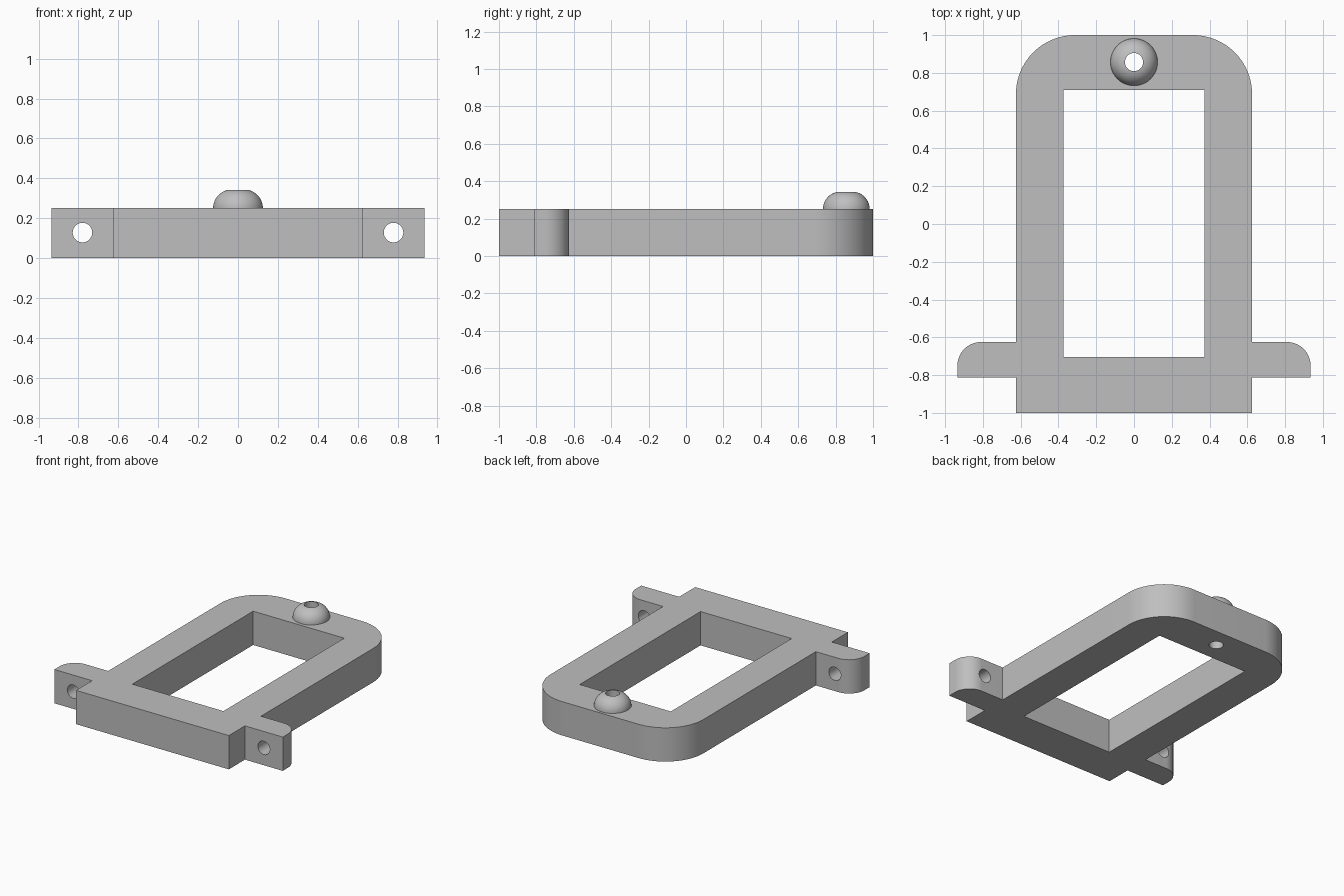
import bpy, bmesh
from math import sin, cos, pi, radians
from mathutils import Matrix, Vector

old = bpy.data.objects.get("Cube")
if old:
    bpy.data.objects.remove(old)

grey = bpy.data.materials.new("plain grey")
grey.use_nodes = True
grey.diffuse_color = (0.52, 0.52, 0.52, 1)
grey.node_tree.nodes["Principled BSDF"].inputs["Base Color"].default_value = grey.diffuse_color

HEIGHT = 0.25
PEG_Y = 0.857


def finish(bm, name):
    bmesh.ops.recalc_face_normals(bm, faces=bm.faces)
    mesh = bpy.data.meshes.new(name)
    bm.to_mesh(mesh)
    bm.free()
    mesh.materials.append(grey)
    obj = bpy.data.objects.new(name, mesh)
    bpy.context.collection.objects.link(obj)
    return obj


def arc(cx, cy, r, steps=16):
    """Quarter circle from +x round to +y."""
    return [(cx + r * cos(pi / 2 * i / steps), cy + r * sin(pi / 2 * i / steps))
            for i in range(steps + 1)]


def prism(name, outline, z0, z1):
    bm = bmesh.new()
    face = bm.faces.new([bm.verts.new((x, y, z0)) for x, y in outline])
    side = bmesh.ops.extrude_face_region(bm, geom=[face])["geom"]
    bmesh.ops.translate(bm, vec=(0, 0, z1 - z0),
                        verts=[v for v in side if isinstance(v, bmesh.types.BMVert)])
    return finish(bm, name)


def rod(name, centre, radius, depth, turn=0):
    bm = bmesh.new()
    bmesh.ops.create_cone(bm, cap_ends=True, segments=48, radius1=radius, radius2=radius,
                          depth=depth, matrix=Matrix.Translation(centre) @ Matrix.Rotation(turn, 4, 'X'))
    return finish(bm, name)


def cut(target, cutter):
    mod = target.modifiers.new(cutter.name, 'BOOLEAN')
    mod.operation = 'DIFFERENCE'
    mod.solver = 'EXACT'
    mod.object = cutter
    cutter.hide_render = True
    cutter.hide_set(True)


# Frame outline: straight front, side ears with a rounded back corner, rounded back
right_half = [(0.625, -1), (0.625, -0.812), (0.935, -0.812)]
right_half += arc(0.81, -0.75, 0.125)
right_half += [(0.625, -0.625)] + arc(0.3125, 0.6875, 0.3125, 24)
outline = right_half + [(-x, y) for x, y in reversed(right_half)]
frame = prism("frame", outline, 0, HEIGHT)

# Rectangular window, ear holes and peg hole
window = prism("window_cutter", [(-0.373, -0.703), (0.373, -0.703), (0.373, 0.71), (-0.373, 0.71)],
               -0.1, HEIGHT + 0.1)
cut(frame, window)
for side, x in (("left", 0.78), ("right", -0.78)):
    cut(frame, rod(side + "_ear_cutter", (x, -0.72, 0.128), 0.049, 0.6, radians(90)))
cut(frame, rod("peg_hole_cutter", (0, PEG_Y, 0.1), 0.048, 0.8))

# Hollow peg: a rounded shoulder spun round the hole
shoulder = [(0.048, HEIGHT)] + [p for p in arc(0.031, HEIGHT, 0.094, 20) if p[0] > 0.048]
shoulder.append((0.048, HEIGHT + 0.0925))
bm = bmesh.new()
verts = [bm.verts.new((r, 0, z)) for r, z in shoulder]
edges = [bm.edges.new((verts[i], verts[(i + 1) % len(verts)]))
         for i in range(len(verts)) if i > 0]
bmesh.ops.spin(bm, geom=verts + edges, cent=(0, 0, 0), axis=(0, 0, 1),
               angle=2 * pi, steps=48, use_duplicate=False)
bmesh.ops.remove_doubles(bm, verts=bm.verts, dist=0.0005)
bmesh.ops.translate(bm, verts=bm.verts, vec=Vector((0, PEG_Y, 0)))
peg = finish(bm, "peg")

# Smooth curves, sharp corners
for obj in (frame, peg):
    bpy.ops.object.select_all(action='DESELECT')
    obj.select_set(True)
    bpy.context.view_layer.objects.active = obj
    for mod in list(obj.modifiers):
        bpy.ops.object.modifier_apply(modifier=mod.name)
    bpy.ops.object.shade_smooth_by_angle(angle=radians(30))
